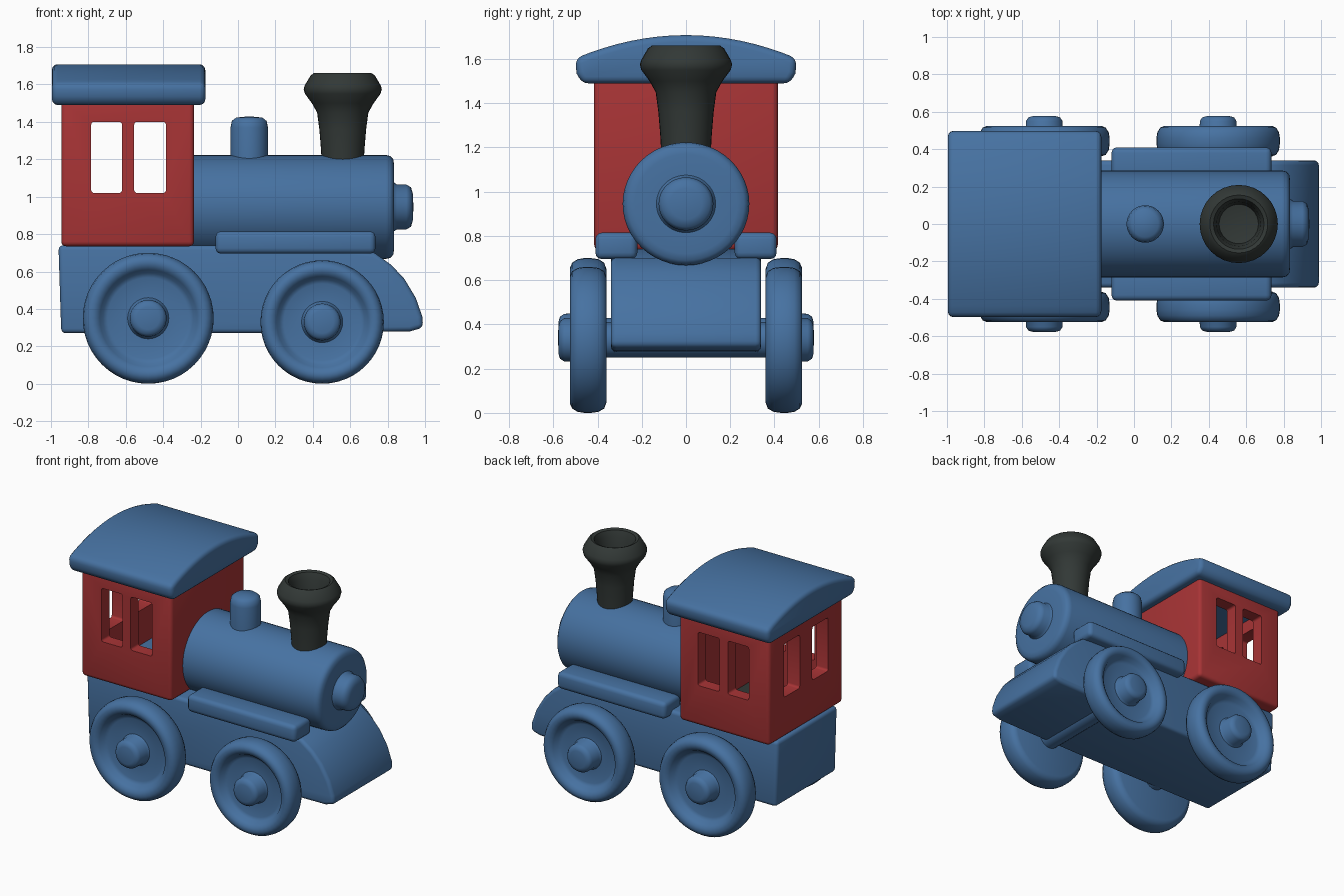
import bpy, bmesh, math
from mathutils import Matrix, Vector

cube = bpy.data.objects.get("Cube")
if cube:
    bpy.data.objects.remove(cube, do_unlink=True)


def material(name, rgb):
    m = bpy.data.materials.new(name)
    m.use_nodes = True
    m.diffuse_color = (*rgb, 1)
    m.node_tree.nodes["Principled BSDF"].inputs["Base Color"].default_value = (*rgb, 1)
    return m


BLUE = material("blue paint", (0.062, 0.168, 0.36))
RED = material("red paint", (0.39, 0.034, 0.036))
DARK = material("dark iron", (0.032, 0.04, 0.037))


def activate(ob):
    bpy.ops.object.select_all(action='DESELECT')
    bpy.context.view_layer.objects.active = ob
    ob.select_set(True)


def finish(name, bm, mat, bevel=0, segments=3):
    """Turn a bmesh into a smooth object with rounded edges."""
    bmesh.ops.recalc_face_normals(bm, faces=bm.faces)
    mesh = bpy.data.meshes.new(name)
    bm.to_mesh(mesh)
    bm.free()
    mesh.materials.append(mat)
    ob = bpy.data.objects.new(name, mesh)
    bpy.context.collection.objects.link(ob)
    activate(ob)
    if bevel:
        mod = ob.modifiers.new("round edges", 'BEVEL')
        mod.width, mod.segments = bevel, segments
        mod.limit_method, mod.angle_limit = 'ANGLE', math.radians(40)
        bpy.ops.object.modifier_apply(modifier=mod.name)
    bpy.ops.object.shade_smooth_by_angle(angle=math.radians(45))
    return ob


def box(name, low, high, mat, bevel=0):
    bm = bmesh.new()
    low, high = Vector(low), Vector(high)
    size = high - low
    bmesh.ops.create_cube(bm, size=1, matrix=Matrix.Translation((low + high) / 2)
                          @ Matrix.Diagonal((*size, 1)))
    return finish(name, bm, mat, bevel)


def lathe(name, profile, mat, place=Matrix(), steps=48):
    """Spin (radius, height) points about local z, then place the result."""
    bm = bmesh.new()
    verts = [bm.verts.new((r, 0, h)) for r, h in profile]
    edges = [bm.edges.new(pair) for pair in zip(verts, verts[1:])]
    bmesh.ops.spin(bm, geom=verts + edges, cent=(0, 0, 0), axis=(0, 0, 1),
                   angle=2 * math.pi, steps=steps)
    bmesh.ops.remove_doubles(bm, verts=bm.verts, dist=0.0005)
    bm.transform(place)
    return finish(name, bm, mat)


def extrude(name, points, plane, start, end, mat, bevel):
    """Extrude an outline drawn in the xz or yz plane along the other axis."""
    bm = bmesh.new()
    if plane == "xz":
        verts = [bm.verts.new((a, start, b)) for a, b in points]
        move = (0, end - start, 0)
    else:
        verts = [bm.verts.new((start, a, b)) for a, b in points]
        move = (end - start, 0, 0)
    face = bm.faces.new(verts)
    new = bmesh.ops.extrude_face_region(bm, geom=[face])["geom"]
    bmesh.ops.translate(bm, vec=move, verts=[g for g in new if isinstance(g, bmesh.types.BMVert)])
    return finish(name, bm, mat, bevel)


def cut(ob, low, high, bevel=0):
    cutter = box("cutter", low, high, RED, bevel)
    activate(ob)
    mod = ob.modifiers.new("opening", 'BOOLEAN')
    mod.operation, mod.solver, mod.object = 'DIFFERENCE', 'EXACT', cutter
    bpy.ops.object.modifier_apply(modifier=mod.name)
    bpy.data.objects.remove(cutter, do_unlink=True)


# Chassis with a sloping curved nose
extrude("chassis", [(-0.96, 0.74), (-0.945, 0.27), (0.2, 0.27), (0.92, 0.28), (0.99, 0.30),
                    (0.985, 0.36), (0.95, 0.46), (0.89, 0.56), (0.82, 0.635), (0.73, 0.70),
                    (0.4, 0.74)], "xz", -0.34, 0.34, BLUE, 0.025)

# Wheels with a recessed face and a projecting hub, joined by axles
for end, x, radius in (("rear", -0.48, 0.35), ("front", 0.45, 0.33)):
    profile = [(0, 0.36), (0.86, 0.36), (0.94, 0.37), (0.985, 0.395), (1, 0.43), (1, 0.46),
               (0.985, 0.49), (0.94, 0.515), (0.87, 0.525), (0.80, 0.52), (0.74, 0.505),
               (0.69, 0.475), (0.62, 0.465)]
    rim = [(r * radius, h) for r, h in profile]
    hub = [(0.11, 0.465), (0.1, 0.48), (0.098, 0.55), (0.085, 0.57), (0.06, 0.577), (0, 0.578)]
    for side, sign in (("right", 1), ("left", -1)):
        place = Matrix.Translation((x, 0, radius)) @ Matrix.Rotation(sign * math.pi / 2, 4, 'X')
        lathe(f"{end}_{side}_wheel", rim + hub, BLUE, place)
    axle = Matrix.Translation((x, 0, radius)) @ Matrix.Rotation(math.pi / 2, 4, 'X')
    lathe(f"{end}_axle", [(0, -0.38), (0.08, -0.38), (0.08, 0.38), (0, 0.38)], BLUE, axle, 24)

# Boiler with a rounded front rim and a round nose cap
along_x = Matrix.Translation((0, 0, 0.945)) @ Matrix.Rotation(math.pi / 2, 4, 'Y')
lathe("boiler", [(0, -0.32), (0.278, -0.32), (0.278, 0.79), (0.272, 0.815), (0.255, 0.83),
                 (0.225, 0.835), (0.13, 0.835), (0.12, 0.85), (0.12, 0.90), (0.105, 0.925),
                 (0.07, 0.935), (0, 0.938)], BLUE, along_x @ Matrix.Diagonal((1, 1.03, 1, 1)))

# Running boards beside the boiler
for side, sign in (("left", 1), ("right", -1)):
    ys = sorted((sign * 0.22, sign * 0.41))
    box(f"{side}_running_board", (-0.12, ys[0], 0.695), (0.735, ys[1], 0.815), BLUE, 0.03)

# Steam dome and flared chimney with a hollow mouth
lathe("steam_dome", [(0, 1.15), (0.1, 1.15), (0.1, 1.37), (0.093, 1.405), (0.07, 1.423),
                     (0, 1.43)], BLUE, Matrix.Translation((0.06, 0, 0)), 32)
lathe("chimney", [(0, 1.17), (0.112, 1.17), (0.116, 1.25), (0.125, 1.36), (0.137, 1.45),
                  (0.165, 1.50), (0.202, 1.55), (0.209, 1.575), (0.203, 1.595), (0.172, 1.648),
                  (0.155, 1.66), (0.135, 1.652), (0.118, 1.61), (0.105, 1.50), (0, 1.48)],
      DARK, Matrix.Translation((0.56, 0, 0)), 32)

# Hollow cab with paired windows in both sides and the back
cab = box("cab", (-0.945, -0.415, 0.735), (-0.235, 0.415, 1.52), RED, 0.025)
cut(cab, (-0.85, -0.325, 0.76), (-0.325, 0.325, 1.6))
for low, high in ((-0.785, -0.62), (-0.555, -0.385)):
    cut(cab, (low, -0.6, 1.02), (high, 0.6, 1.40), 0.015)
for low, high in ((-0.25, -0.07), (0.07, 0.25)):
    cut(cab, (-1.1, low, 1.02), (-0.7, high, 1.40), 0.015)
activate(cab)
bpy.ops.object.shade_smooth_by_angle(angle=math.radians(35))

# Cab floor, partly dark
box("cab_floor", (-0.86, 0.0, 0.75), (-0.32, 0.33, 0.775), BLUE)
box("dark_cab_floor", (-0.86, -0.33, 0.75), (-0.32, 0.0, 0.775), DARK)

# Arched roof
arc = [(0.5 * t / 8, 1.708 - 0.105 * (t / 8) ** 2) for t in range(8, -9, -1)]
extrude("roof", [(-0.495, 1.535), (-0.47, 1.49), (0.47, 1.49), (0.495, 1.535)] + arc,
        "yz", -0.995, -0.175, BLUE, 0.03)
